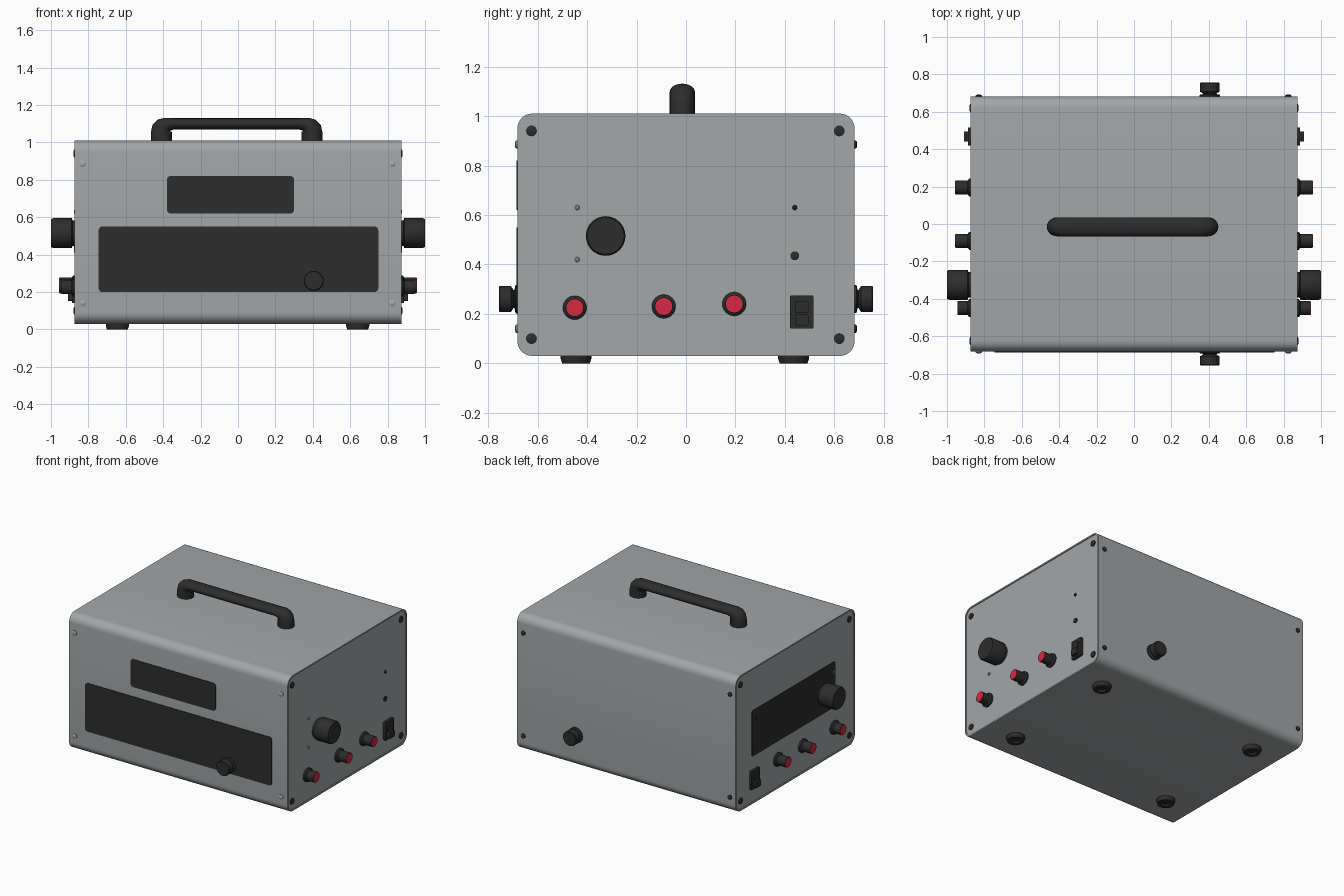
import bpy, bmesh, math
from mathutils import Matrix, Vector

if "Cube" in bpy.data.objects:
    bpy.data.objects.remove(bpy.data.objects["Cube"])


def material(name, rgb):
    m = bpy.data.materials.new(name)
    m.diffuse_color = (*rgb, 1)
    m.use_nodes = True
    m.node_tree.nodes["Principled BSDF"].inputs["Base Color"].default_value = m.diffuse_color
    return m


GREY = material("painted grey", (0.36, 0.385, 0.395))
BLACK = material("black plastic", (0.026, 0.026, 0.026))
RED = material("red cap", (0.68, 0.022, 0.05))


def finish(name, bm, mats, angle=35):
    bmesh.ops.recalc_face_normals(bm, faces=bm.faces)
    me = bpy.data.meshes.new(name)
    bm.to_mesh(me)
    bm.free()
    ob = bpy.data.objects.new(name, me)
    bpy.context.collection.objects.link(ob)
    for m in mats:
        me.materials.append(m)
    bpy.ops.object.select_all(action='DESELECT')
    ob.select_set(True)
    bpy.context.view_layer.objects.active = ob
    bpy.ops.object.shade_smooth_by_angle(angle=math.radians(angle))
    return ob


def rounded_rect(a0, a1, b0, b1, r, n=6):
    """Outline of a rectangle with rounded corners."""
    pts = []
    for ca, cb, start in ((a1 - r, b1 - r, 0), (a0 + r, b1 - r, 90),
                          (a0 + r, b0 + r, 180), (a1 - r, b0 + r, 270)):
        for i in range(n + 1):
            t = math.radians(start + 90 * i / n)
            pts.append((ca + r * math.cos(t), cb + r * math.sin(t)))
    return pts


def loft(name, rings, mats):
    """Skin rings of equal length and cap both ends."""
    bm = bmesh.new()
    loops = [[bm.verts.new(p) for p in ring] for ring in rings]
    n = len(loops[0])
    for a, b in zip(loops, loops[1:]):
        for i in range(n):
            bm.faces.new((a[i], a[(i + 1) % n], b[(i + 1) % n], b[i]))
    bm.faces.new(loops[0])
    bm.faces.new(loops[-1])
    return finish(name, bm, mats)


def turned(name, base, axis, profile, mats, red_from=None, n=32):
    """Lathe a (radius, height) profile around axis, starting at base."""
    rot = Vector(axis).to_track_quat('Z', 'Y').to_matrix().to_4x4()
    mat = Matrix.Translation(base) @ rot
    rings = [[mat @ Vector((r * math.cos(2 * math.pi * i / n),
                            r * math.sin(2 * math.pi * i / n), h))
              for i in range(n)] for r, h in profile]
    ob = loft(name, rings, mats)
    if red_from is not None:
        inv = mat.inverted()
        for f in ob.data.polygons:
            c = inv @ f.center
            if c.z > red_from and f.normal.dot(Vector(axis)) > 0.9 and c.length - c.z < 0.0005:
                f.material_index = 1
    return ob


# Casing: rounded sleeve with end panels set slightly inside its rim
HX, HY, Z0, Z1 = 0.875, 0.682, 0.03, 1.01
outer = rounded_rect(-HY, HY, Z0, Z1, 0.06, 8)
inner = rounded_rect(-HY + 0.01, HY - 0.01, Z0 + 0.01, Z1 - 0.01, 0.05, 8)
loft("casing", [[(x, y, z) for y, z in prof] for x, prof in
                ((-HX + 0.006, inner), (-HX, inner), (-HX, outer),
                 (HX, outer), (HX, inner), (HX - 0.006, inner))], [GREY])


# Thin dark windows
def front_window(name, x0, x1, z0, z1):
    p = rounded_rect(x0, x1, z0, z1, 0.02)
    loft(name, [[(x, y, z) for x, z in p] for y in (-HY + 0.003, -HY - 0.004)], [BLACK])


front_window("upper_display", -0.38, 0.30, 0.62, 0.82)
front_window("lower_display", -0.745, 0.75, 0.20, 0.55)
p = rounded_rect(-0.46, 0.49, 0.37, 0.70, 0.012)
loft("left_display", [[(x, y, z) for y, z in p] for x in (-HX + 0.008, -HX + 0.001)], [BLACK])

# Controls repeated on both end panels
for s, side in ((1, "right"), (-1, "left")):
    ax = (s, 0, 0)
    face = s * (HX - 0.006)
    turned(side + "_large_knob", (face, -0.325, 0.515), ax,
           [(0.068, 0), (0.068, 0.016), (0.08, 0.02), (0.08, 0.12), (0.074, 0.131)], [BLACK], n=40)
    for i, (y, z, h) in enumerate(((-0.45, 0.225, 0.074), (-0.09, 0.23, 0.086), (0.195, 0.24, 0.086))):
        turned(f"{side}_push_button_{i + 1}", (face, y, z), ax,
               [(0.048, 0), (0.048, 0.012), (0.037, 0.02), (0.037, h)], [BLACK])
        turned(f"{side}_button_cap_{i + 1}", (face + s * (h - 0.002), y, z), ax,
               [(0.034, 0), (0.034, 0.004)], [RED])
    # Rocker switch: bezel with a two-part paddle
    for nm, (y0, y1, z0, z1), h in (("switch_bezel", (0.42, 0.515, 0.14, 0.275), 0.018),
                                    ("switch_paddle_low", (0.44, 0.495, 0.153, 0.20), 0.04),
                                    ("switch_paddle_high", (0.44, 0.495, 0.204, 0.25), 0.03)):
        q = rounded_rect(y0, y1, z0, z1, 0.006, 2)
        loft(f"{side}_{nm}", [[(x, y, z) for y, z in q] for x in (face, face + s * h)], [BLACK])
    # Indicator lamps and small rivets
    for nm, y, z, r, m in (("small_lamp", 0.44, 0.63, 0.010, BLACK), ("lamp", 0.44, 0.435, 0.018, BLACK),
                           ("upper_rivet", -0.44, 0.63, 0.010, GREY), ("lower_rivet", -0.44, 0.42, 0.010, GREY)):
        turned(f"{side}_{nm}", (face, y, z), ax, [(r, 0), (r, 0.006), (r * 0.6, 0.009)], [m], n=16)
    # Corner screws of the end panel
    for y in (-0.625, 0.62):
        for z in (0.10, 0.94):
            turned(side + "_panel_screw", (face, y, z), ax,
                   [(0.022, 0), (0.022, 0.006), (0.012, 0.011)], [BLACK], n=20)

# Knobs and corner screws on the front and back
for s, side in ((-1, "front"), (1, "back")):
    ax = (0, s, 0)
    turned(side + "_knob", (0.405, s * HY, 0.26), ax,
           [(0.056, 0), (0.056, 0.008), (0.036, 0.012), (0.036, 0.016),
            (0.053, 0.026), (0.053, 0.07), (0.049, 0.075)], [BLACK])
    for x in (-0.83, 0.825):
        for z in (0.14, 0.885):
            turned(side + "_screw", (x, s * HY, z), ax,
                   [(0.017, 0), (0.017, 0.005), (0.009, 0.01)], [GREY if s < 0 else BLACK], n=20)

# Carrying handle: oval section swept along an arched path
path = [(0.4025, 1.005, 90, 0.056), (0.4025, 1.055, 90, 0.056), (0.398, 1.075, 70, 0.055),
        (0.389, 1.087, 45, 0.048), (0.372, 1.096, 22, 0.038), (0.335, 1.099, 0, 0.030)]
stations = [(-x, z, a, h) for x, z, a, h in path] + [(x, z, -a, h) for x, z, a, h in reversed(path)]
rings = []
for x, z, a, h in stations:
    t = math.radians(a)
    ring = []
    for i in range(24):
        u = 2 * math.pi * i / 24
        k = h * math.sin(u)
        ring.append((x - 0.0075 - k * math.sin(t), -0.015 + 0.051 * math.cos(u), z + k * math.cos(t)))
    rings.append(ring)
loft("carry_handle", rings, [BLACK])

# Rubber feet
for x in (-0.645, 0.64):
    for y in (-0.445, 0.435):
        turned("foot", (x, y, Z0 + 0.002), (0, 0, -1),
               [(0.062, 0), (0.062, 0.014), (0.056, 0.032), (0.03, 0.032), (0.026, 0.02)], [BLACK])
